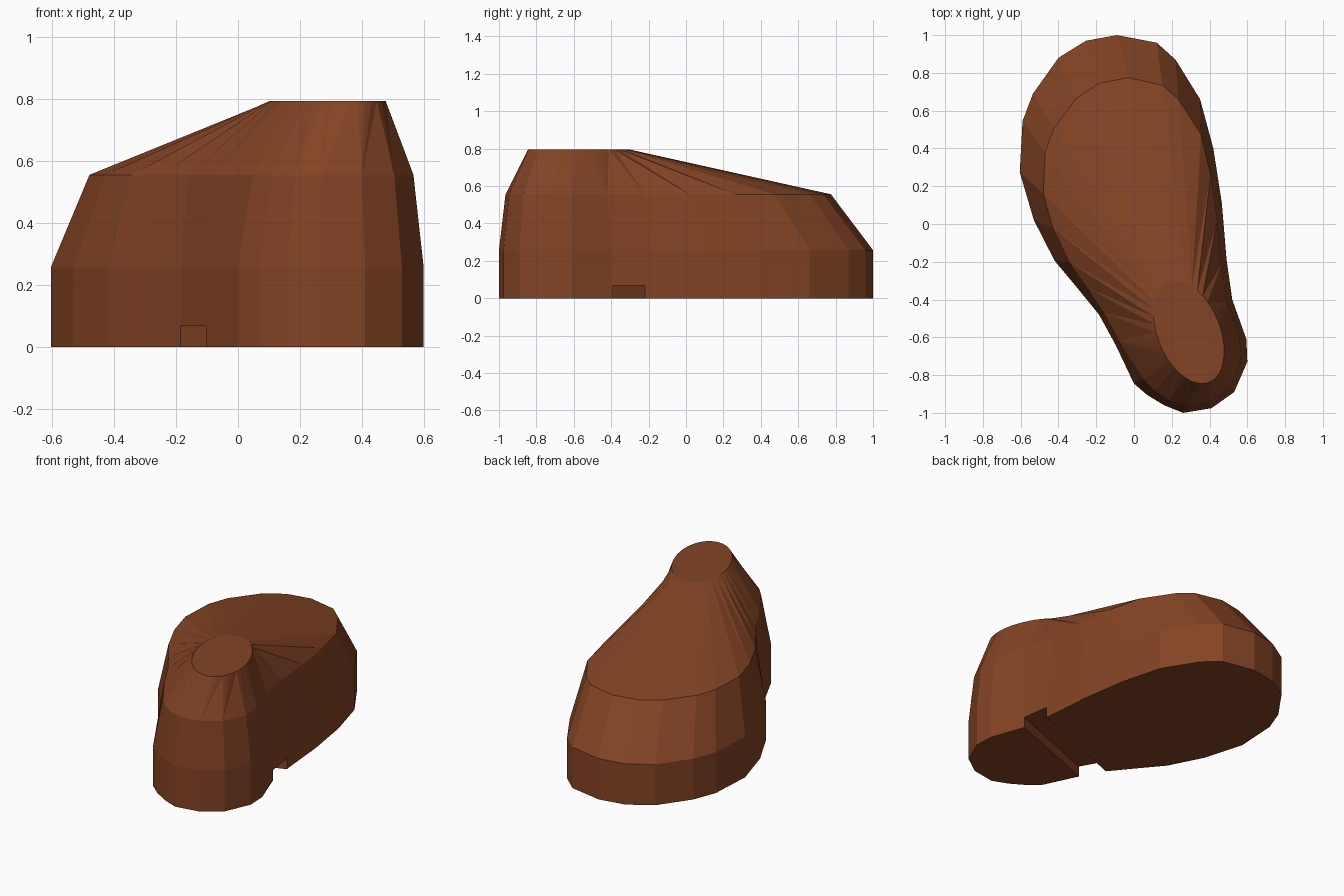
import bpy, bmesh, math
from mathutils import Vector

if "Cube" in bpy.data.objects:
    bpy.data.objects.remove(bpy.data.objects["Cube"])

# Foot outline seen from above, used for the sole and the upright rim
SOLE = [(-.09, 1), (.12, .96), (.22, .87), (.35, .66), (.42, .40), (.465, .11), (.49, -.19),
        (.52, -.40), (.595, -.61), (.6, -.73), (.53, -.89), (.41, -.975), (.26, -1), (.16, -.96),
        (.07, -.905), (0, -.845), (-.10, -.635), (-.185, -.48), (-.295, -.345), (-.42, -.195),
        (-.53, .02), (-.605, .275), (-.59, .545), (-.535, .69), (-.4, .88), (-.255, .97)]
# Tapered shoulder outline, point for point with the sole
SHOULDER = [(-.03, .775), (.15, .735), (.235, .66), (.355, .475), (.405, .265), (.44, .02), (.46, -.22),
            (.495, -.42), (.56, -.61), (.567, -.73), (.505, -.87), (.40, -.945), (.27, -.965), (.185, -.935),
            (.11, -.885), (.05, -.82), (-.08, -.62), (-.16, -.47), (-.25, -.335), (-.345, -.2),
            (-.43, -.02), (-.48, .16), (-.47, .38), (-.425, .505), (-.305, .665), (-.185, .745)]
CX, CY = .29, -.573          # centre of the slanted oval on top
N = 40

brown = bpy.data.materials.new("brown")
brown.diffuse_color = (.23, .057, .018, 1)
brown.use_nodes = True
brown.node_tree.nodes["Principled BSDF"].inputs["Base Color"].default_value = brown.diffuse_color


def make_object(name, bm):
    bmesh.ops.recalc_face_normals(bm, faces=bm.faces[:])
    mesh = bpy.data.meshes.new(name)
    bm.to_mesh(mesh)
    bm.free()
    mesh.materials.append(brown)
    ob = bpy.data.objects.new(name, mesh)
    bpy.context.collection.objects.link(ob)
    return ob


def angle(v):
    return math.atan2(v.co.y - CY, v.co.x - CX) % math.tau


def by_angle(ring):
    return sorted(ring, key=angle)


bm = bmesh.new()


def ring(points, z):
    return [bm.verts.new((x, y, z)) for x, y in points]


# Lower walls: sole, rim and shoulder bridged with quads
levels = [ring(SOLE, 0), ring(SOLE, .257), ring(SHOULDER, .556)]
bm.faces.new(levels[0])
for a, b in zip(levels, levels[1:]):
    for i in range(len(a)):
        j = (i + 1) % len(a)
        bm.faces.new((a[i], a[j], b[j], b[i]))

# Slanted oval top
turns = [math.tau * i / N for i in range(N)]
oval = ring([(CX - .07 * math.cos(t) + .174 * math.sin(t), CY + .272 * math.cos(t)) for t in turns], .795)
bm.faces.new(oval)

# Instep: join shoulder to oval with triangles, walking both rings by angle
low, top = by_angle(levels[2]), by_angle(oval)
i = j = 0
while i < len(low) or j < len(top):
    a, b = low[i % len(low)], top[j % len(top)]
    next_low = angle(low[(i + 1) % len(low)]) + math.tau * ((i + 1) // len(low))
    next_top = angle(top[(j + 1) % len(top)]) + math.tau * ((j + 1) // len(top))
    if j >= len(top) or (i < len(low) and next_low < next_top):
        i += 1
        bm.faces.new((a, low[i % len(low)], b))
    else:
        j += 1
        bm.faces.new((a, top[j % len(top)], b))
body = make_object("foot_body", bm)

# Groove across the sole
left, right = Vector((-.145, -.555)), Vector((.505, -.305))
along = (right - left).normalized()
side = Vector((-along.y, along.x)) * .085
start, end = left - along * .4, right + along * .4
bm = bmesh.new()
rect = [start - side, end - side, end + side, start + side]
face = bm.faces.new([bm.verts.new((p.x, p.y, -.1)) for p in rect])
grown = bmesh.ops.extrude_face_region(bm, geom=[face])["geom"]
bmesh.ops.translate(bm, vec=(0, 0, .168), verts=[v for v in grown if isinstance(v, bmesh.types.BMVert)])
cutter = make_object("groove_cutter", bm)
cutter.hide_render = True

cut = body.modifiers.new("groove", 'BOOLEAN')
cut.operation, cut.solver, cut.object = 'DIFFERENCE', 'EXACT', cutter
bpy.context.view_layer.objects.active = body
bpy.ops.object.modifier_apply(modifier=cut.name)
bpy.data.objects.remove(cutter)
